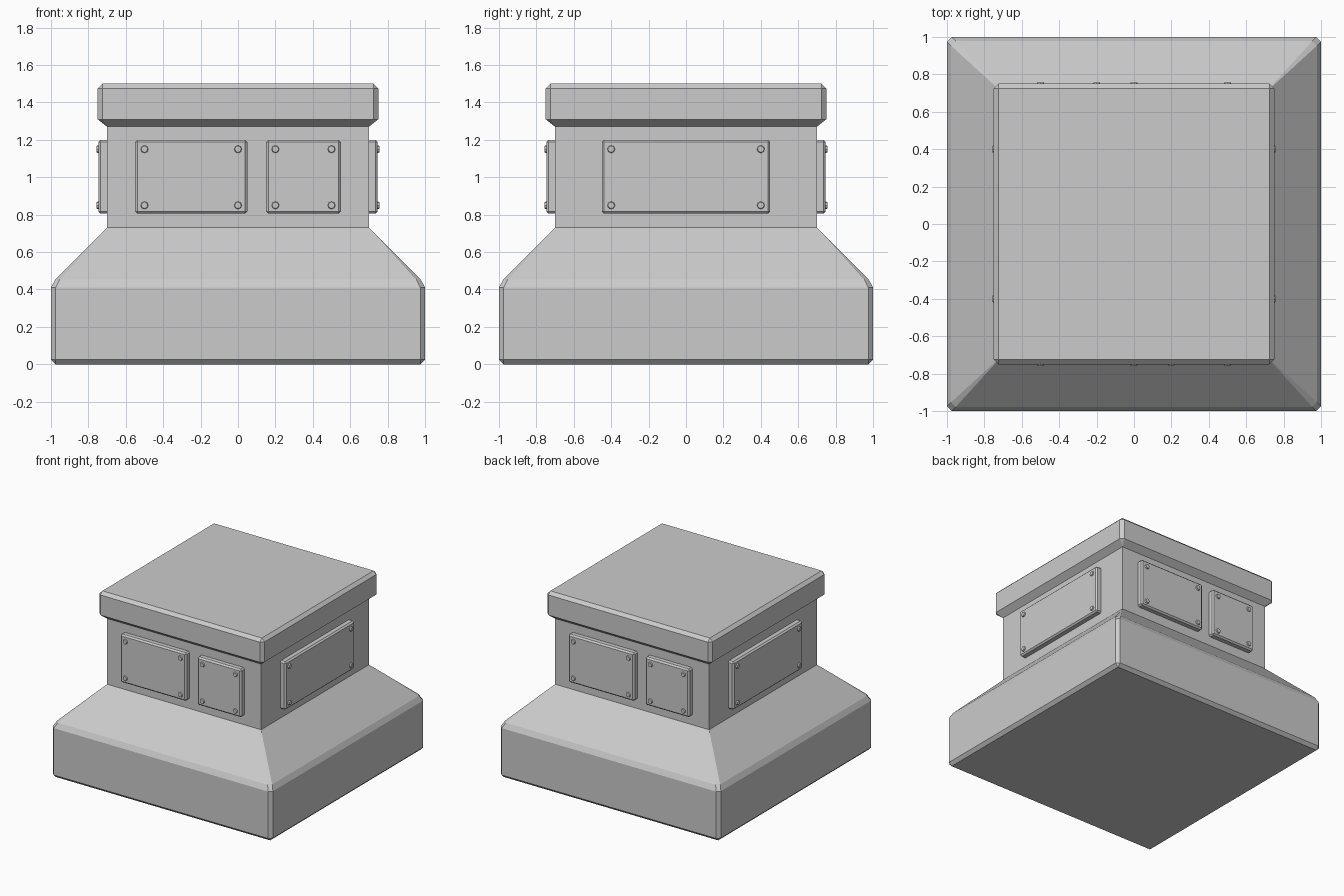
import bpy, bmesh
from math import pi
from mathutils import Matrix, Vector

if "Cube" in bpy.data.objects:
    bpy.data.objects.remove(bpy.data.objects["Cube"])


def finish(bm, name):
    bmesh.ops.remove_doubles(bm, verts=bm.verts, dist=1e-5)
    bmesh.ops.recalc_face_normals(bm, faces=bm.faces)
    mesh = bpy.data.meshes.new(name)
    bm.to_mesh(mesh)
    bm.free()
    obj = bpy.data.objects.new(name, mesh)
    bpy.context.collection.objects.link(obj)
    return obj


def loft(name, rings):
    """Stack of square rings (half width, corner chamfer, height)."""
    bm = bmesh.new()
    loops = []
    for h, c, z in rings:
        c = max(c, 1e-7)
        k = h - c
        pts = [(k, -h), (h, -k), (h, k), (k, h), (-k, h), (-h, k), (-h, -k), (-k, -h)]
        loops.append([bm.verts.new((x, y, z)) for x, y in pts])
    for a, b in zip(loops, loops[1:]):
        for i in range(8):
            j = (i + 1) % 8
            bm.faces.new((a[i], a[j], b[j], b[i]))
    bm.faces.new(loops[0][::-1])
    bm.faces.new(loops[-1])
    return finish(bm, name)


# Flared base, square neck and overhanging cap in one continuous shell
loft("pedestal_body", [
    (0.975, 0.0, 0.0), (1.0, 0.025, 0.025), (1.0, 0.025, 0.41),
    (0.978, 0.025, 0.452), (0.70, 0.0, 0.73), (0.70, 0.0, 1.27),
    (0.75, 0.025, 1.31), (0.75, 0.025, 1.475), (0.725, 0.0, 1.5)])


def panel(name, x0, x1, turn):
    """Chamfered plate with four rivets on the front face, turned about z."""
    z0, z1, y, edge = 0.805, 1.2, -0.747, 0.012
    rot = Matrix.Rotation(turn, 4, 'Z')
    bm = bmesh.new()
    bmesh.ops.create_cube(bm, size=1, matrix=rot
                          @ Matrix.Translation(((x0 + x1) / 2, (y - 0.69) / 2, (z0 + z1) / 2))
                          @ Matrix.Diagonal((x1 - x0, -0.69 - y, z1 - z0, 1)))
    outward = rot @ Vector((0, -1, 0))
    bm.normal_update()
    front = [f for f in bm.faces if f.normal.dot(outward) > 0.9]
    back = [f for f in bm.faces if f.normal.dot(outward) < -0.9]
    edges = [e for e in bm.edges if e not in set(back[0].edges)]
    bmesh.ops.bevel(bm, geom=edges, offset=edge, segments=1, affect='EDGES')
    finish(bm, name)

    # Rivets near the corners
    bm = bmesh.new()
    for x in (x0 + 0.05, x1 - 0.05):
        for z in (0.85, 1.15):
            bmesh.ops.create_cone(bm, cap_ends=True, segments=8, radius1=0.024,
                                  radius2=0.017, depth=0.02,
                                  matrix=rot @ Matrix.Translation((x, y, z))
                                  @ Matrix.Rotation(pi / 2, 4, 'X'))
    finish(bm, name + "_rivets")


# Two plates on front and back, one wide plate on each side
for side, turn in (("front", 0), ("back", pi)):
    panel(side + "_wide_plate", -0.55, 0.05, turn)
    panel(side + "_small_plate", 0.15, 0.55, turn)
for side, turn in (("right", pi / 2), ("left", -pi / 2)):
    panel(side + "_plate", -0.45, 0.45, turn)
